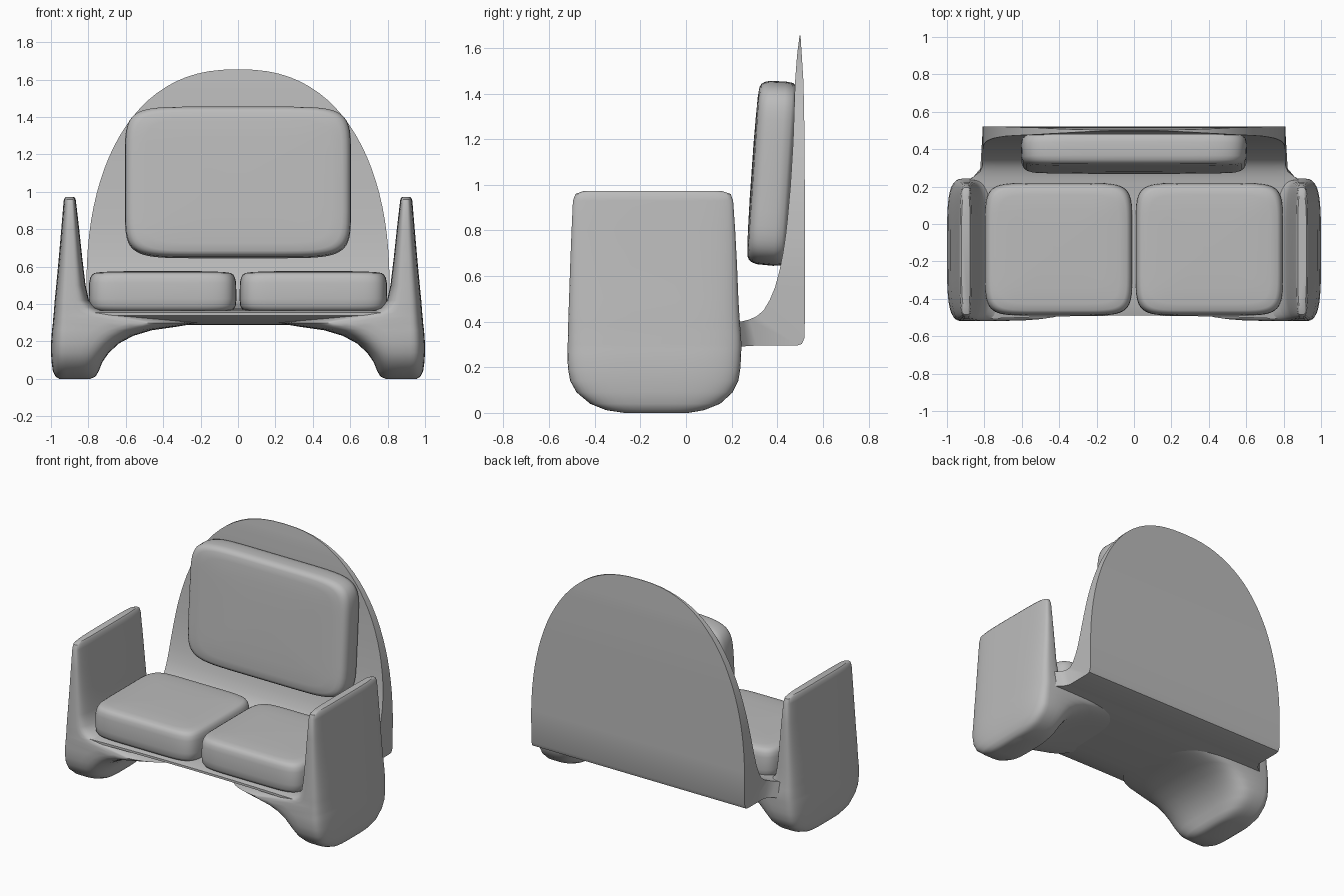
import bpy, bmesh, math

if "Cube" in bpy.data.objects:
    bpy.data.objects.remove(bpy.data.objects["Cube"], do_unlink=True)

grey = bpy.data.materials.new("soft_grey")
grey.use_nodes = True
grey.diffuse_color = (0.5, 0.5, 0.5, 1)
grey.node_tree.nodes["Principled BSDF"].inputs["Base Color"].default_value = (0.5, 0.5, 0.5, 1)


def finish(name, bm, angle=40):
    bmesh.ops.remove_doubles(bm, verts=bm.verts, dist=0.0005)
    bmesh.ops.recalc_face_normals(bm, faces=bm.faces)
    mesh = bpy.data.meshes.new(name)
    bm.to_mesh(mesh)
    bm.free()
    mesh.materials.append(grey)
    obj = bpy.data.objects.new(name, mesh)
    bpy.context.collection.objects.link(obj)
    bpy.ops.object.select_all(action="DESELECT")
    obj.select_set(True)
    bpy.context.view_layer.objects.active = obj
    bpy.ops.object.shade_smooth_by_angle(angle=math.radians(angle))
    return obj


def spow(v, p):
    return math.copysign(abs(v) ** p, v)


def loft(name, rings, pivot=0.0, power=4, side=1, count=48):
    """Skin rounded-rectangle rings given as (z, x_in, x_out, y_front, y_back)."""
    bm = bmesh.new()
    loops = []
    for z, x0, x1, y0, y1 in rings:
        loop = []
        for i in range(count):
            a = math.tau * (i + 0.5) / count
            c, s = spow(math.cos(a), 2 / power), spow(math.sin(a), 2 / power)
            x = pivot + c * (x1 - pivot if c > 0 else pivot - x0)
            loop.append(bm.verts.new((side * x, (y0 + y1) / 2 + s * (y1 - y0) / 2, z)))
        loops.append(loop)
    for a, b in zip(loops, loops[1:]):
        for i in range(count):
            j = (i + 1) % count
            bm.faces.new((a[i], a[j], b[j], b[i]))
    bm.faces.new(loops[0])
    bm.faces.new(loops[-1])
    return finish(name, bm)


def interp(points, t):
    for (t0, v0), (t1, v1) in zip(points, points[1:]):
        if t <= t1:
            return v0 + (v1 - v0) * max(0, (t - t0) / (t1 - t0))
    return points[-1][1]


# Arms: the leg flares into the seat arch, then thins to the top edge
arm_rings = [
    (0.0, 0.79, 0.955, -0.27, 0.01), (0.012, 0.762, 0.975, -0.35, 0.08),
    (0.04, 0.745, 0.99, -0.42, 0.15), (0.09, 0.725, 0.997, -0.48, 0.205),
    (0.14, 0.69, 1.0, -0.508, 0.23), (0.19, 0.635, 1.0, -0.517, 0.238),
    (0.23, 0.56, 0.997, -0.52, 0.241), (0.26, 0.46, 0.995, -0.52, 0.242),
    (0.28, 0.32, 0.992, -0.519, 0.243), (0.3, 0.2, 0.99, -0.519, 0.243),
    (0.335, 0.5, 0.987, -0.518, 0.242), (0.355, 0.68, 0.985, -0.517, 0.24),
    (0.38, 0.755, 0.983, -0.517, 0.238), (0.42, 0.797, 0.98, -0.516, 0.235),
    (0.5, 0.815, 0.972, -0.513, 0.23), (0.65, 0.833, 0.958, -0.508, 0.224),
    (0.8, 0.849, 0.945, -0.502, 0.216), (0.93, 0.864, 0.934, -0.496, 0.207),
    (0.96, 0.868, 0.931, -0.485, 0.196), (0.972, 0.876, 0.922, -0.45, 0.16),
]
for side, name in ((1, "left_arm"), (-1, "right_arm")):
    loft(name, arm_rings, pivot=0.895, side=side)


# Seat shell and domed back: one bent sheet with tapering thickness
def half_width(y, z):
    rise = min(1, max(0, (z - 0.5) / 1.155))
    flare = max(0, min(1, (0.31 - y) / 0.08))
    return 0.81 * (1 - rise ** 2.2) ** 0.42 + 0.09 * flare ** 2


inner_curve = [(0.55, 0.39), (0.65, 0.417), (0.8, 0.44), (1.0, 0.458),
               (1.2, 0.47), (1.45, 0.478), (1.57, 0.487), (1.655, 0.498)]
outer_curve = [(0.55, 0.522), (1.2, 0.52), (1.45, 0.515), (1.655, 0.502)]
stations = [((-0.49, 0.355), (-0.49, 0.34)), ((-0.45, 0.365), (-0.45, 0.322)),
            ((-0.38, 0.37), (-0.38, 0.303)), ((-0.28, 0.375), (-0.28, 0.292)),
            ((0.1, 0.385), (0.15, 0.288)), ((0.22, 0.397), (0.24, 0.29)),
            ((0.25, 0.402), (0.27, 0.293)), ((0.28, 0.41), (0.31, 0.295)),
            ((0.31, 0.424), (0.49, 0.296)), ((0.34, 0.449), (0.508, 0.302)),
            ((0.367, 0.495), (0.52, 0.33))]
for k in range(24):
    z = 0.55 + 1.105 * math.sin(math.pi / 2 * k / 23)
    stations.append(((interp(inner_curve, z), z), (interp(outer_curve, z), z)))

bm = bmesh.new()
columns = 24
grid = []
for pair in stations:
    rows = []
    for y, z in pair:
        row = []
        for i in range(columns + 1):
            u = 2 * i / columns - 1
            bow = -0.022 * u * u if y < -0.4 else 0
            row.append(bm.verts.new((u * half_width(y, z), y + bow, z)))
        rows.append(row)
    grid.append(rows)
for a, b in zip(grid, grid[1:]):
    for i in range(columns):
        for s in (0, 1):
            bm.faces.new((a[s][i], a[s][i + 1], b[s][i + 1], b[s][i]))
    for i in (0, columns):
        bm.faces.new((a[0][i], a[1][i], b[1][i], b[0][i]))
for rows in (grid[0], grid[-1]):
    for i in range(columns):
        bm.faces.new((rows[0][i], rows[0][i + 1], rows[1][i + 1], rows[1][i]))
finish("seat_and_back_shell", bm)


# Cushions: soft rounded blocks with a domed face
def cushion(name, width, depth, height):
    steps = [(0.0, 0.93), (0.04, 0.965), (0.12, 0.99), (0.3, 1), (0.7, 0.995),
             (0.83, 0.98), (0.91, 0.955), (0.95, 0.92), (0.975, 0.82),
             (0.99, 0.6), (1.0, 0.3), (1.0, 0.02)]
    rings = [(h * height, -s * width / 2, s * width / 2, -s * depth / 2, s * depth / 2)
             for h, s in steps]
    return loft(name, rings, power=7, count=64)


for side, name in ((1, "left_seat_cushion"), (-1, "right_seat_cushion")):
    cushion(name, 0.79, 0.71, 0.212).location = (side * 0.403, -0.135, 0.365)

back_cushion = cushion("back_cushion", 1.21, 0.81, 0.175)
back_cushion.rotation_euler.x = math.radians(86)
back_cushion.location = (0, 0.462, 1.045)
